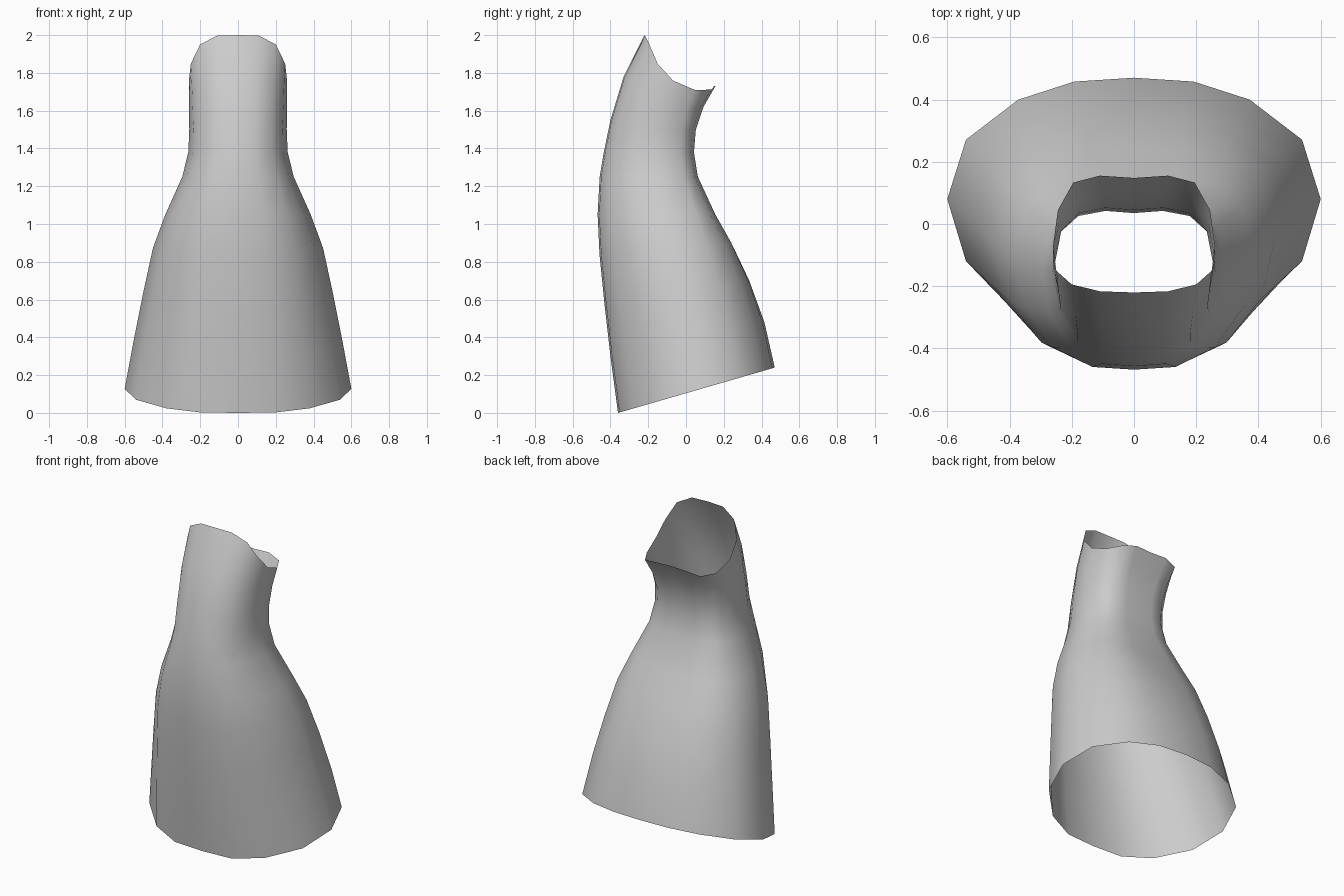
import bpy, bmesh

if "Cube" in bpy.data.objects:
    bpy.data.objects.remove(bpy.data.objects["Cube"])

# Half cross-sections, front centre to back centre: (x / half width, depth fraction)
HEM = [(0, 0), (.33, .01), (.63, .10), (.90, .29), (1, .53), (.90, .76), (.62, .915), (.32, .985), (0, 1)]
NECK = [(0, 0), (.35, .015), (.69, .12), (.91, .33), (1, .60), (.90, .87), (.68, .98), (.35, 1.015), (0, 1)]
RIM = [(0, 0), (.42, .01), (.77, .07), (.96, .19), (1, .41), (.94, .72), (.75, .96), (.42, 1.02), (0, 1)]
# Drop of the scooped rim along the sides
SCOOP = [0, 0, .03, .10, .13, .095, .03, -.005, 0]

# Rings: half width, front y, front z, back y, back z, neck blend, rim blend
RINGS = [
    (.60, -.36, 0, .47, .24, 0, 0),
    (.55, -.40, .30, .415, .48, .1, 0),
    (.50, -.432, .58, .335, .70, .25, 0),
    (.45, -.458, .84, .24, .90, .5, 0),
    (.385, -.468, 1.05, .15, 1.05, .8, 0),
    (.295, -.457, 1.25, .055, 1.25, 1, 0),
    (.263, -.435, 1.38, .035, 1.38, 1, 0),
    (.258, -.40, 1.55, .045, 1.50, 1, .15),
    (.26, -.33, 1.78, .085, 1.62, 1, .45),
    (.26, -.22, 2.0, .148, 1.73, 1, 1),
]


def lerp(a, b, t):
    return a + (b - a) * t


def ring_points(w, yf, zf, yb, zb, neck, rim):
    half = []
    for h, n, r, drop in zip(HEM, NECK, RIM, SCOOP):
        u, v = (lerp(lerp(h[i], n[i], neck), r[i], rim) for i in (0, 1))
        half.append((u * w, lerp(yf, yb, v), lerp(zf, zb, v) - drop * rim))
    return half + [(-x, y, z) for x, y, z in half[-2:0:-1]]


# Open flared sleeve lofted through the rings
bm = bmesh.new()
loops = [[bm.verts.new(p) for p in ring_points(*ring)] for ring in RINGS]
for low, high in zip(loops, loops[1:]):
    for i in range(len(low)):
        j = (i + 1) % len(low)
        bm.faces.new((low[i], low[j], high[j], high[i])).smooth = True
mesh = bpy.data.meshes.new("flared_sleeve")
bm.to_mesh(mesh)
bm.free()
sleeve = bpy.data.objects.new("flared_sleeve", mesh)
bpy.context.collection.objects.link(sleeve)
